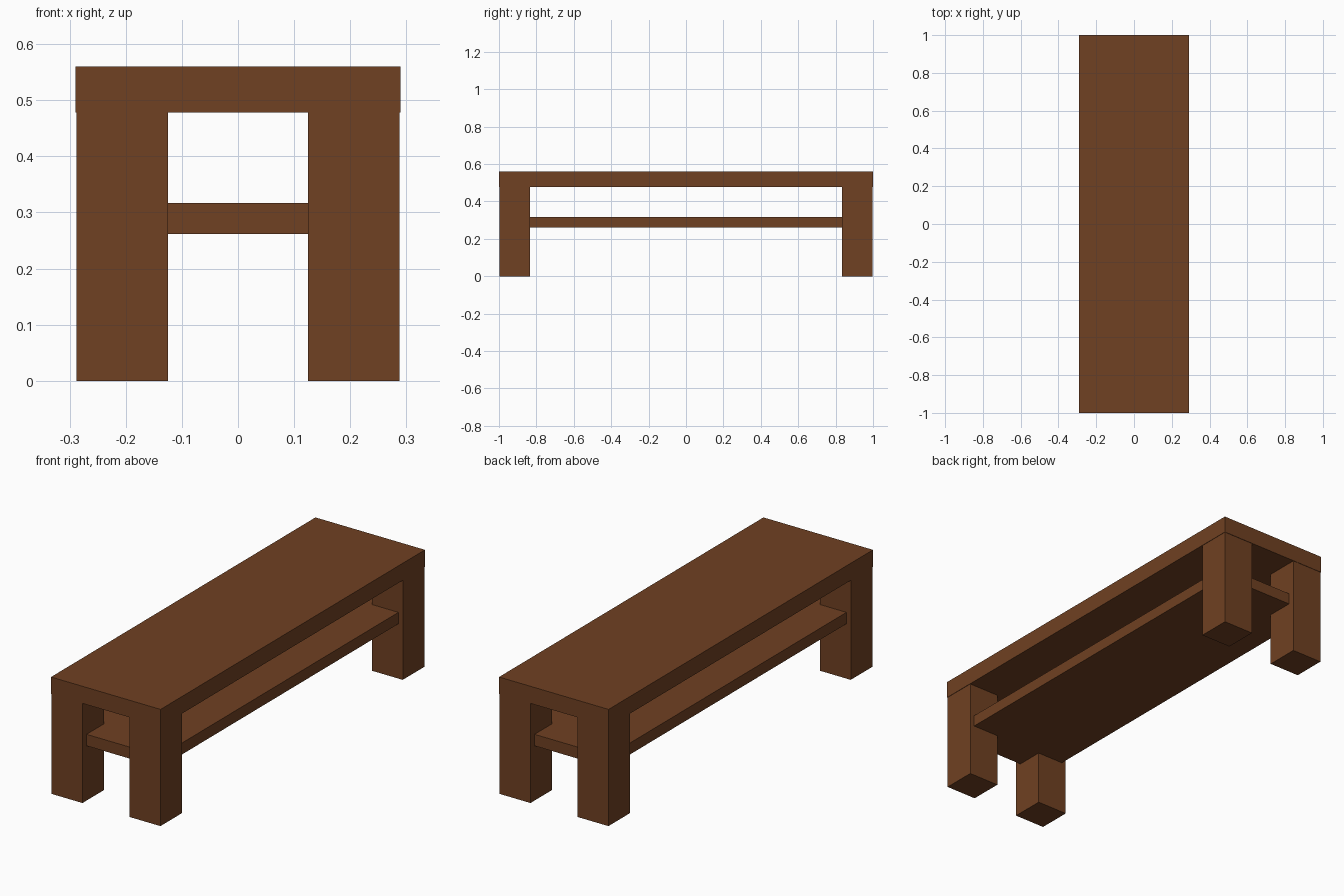
import bpy
import bmesh
from mathutils import Matrix, Vector

if "Cube" in bpy.data.objects:
    bpy.data.objects.remove(bpy.data.objects["Cube"])

wood = bpy.data.materials.new("brown_wood")
wood.diffuse_color = (0.16, 0.052, 0.016, 1.0)
wood.use_nodes = True
wood.node_tree.nodes["Principled BSDF"].inputs["Base Color"].default_value = wood.diffuse_color


def box(name, lo, hi):
    """Axis-aligned box between two corners."""
    lo, hi = Vector(lo), Vector(hi)
    size = hi - lo
    bm = bmesh.new()
    bmesh.ops.create_cube(
        bm, size=1.0,
        matrix=Matrix.Translation((lo + hi) / 2) @ Matrix.Diagonal((*size, 1.0)))
    mesh = bpy.data.meshes.new(name)
    bm.to_mesh(mesh)
    bm.free()
    mesh.materials.append(wood)
    obj = bpy.data.objects.new(name, mesh)
    bpy.context.collection.objects.link(obj)
    return obj


# Seat slab
box("seat", (-0.29, -1.0, 0.478), (0.29, 1.0, 0.56))

# Lower shelf, its corners let into the legs
box("shelf", (-0.265, -0.967, 0.262), (0.265, 0.967, 0.317))

# Four square legs, set a hair inside the seat edge
IN_X, OUT_X, IN_Y, OUT_Y = 0.125, 0.288, 0.835, 0.998
for sx, side in ((-1, "left"), (1, "right")):
    for sy, end in ((-1, "front"), (1, "back")):
        xs = sorted((sx * IN_X, sx * OUT_X))
        ys = sorted((sy * IN_Y, sy * OUT_Y))
        box(f"{end}_{side}_leg", (xs[0], ys[0], 0.0), (xs[1], ys[1], 0.478))
